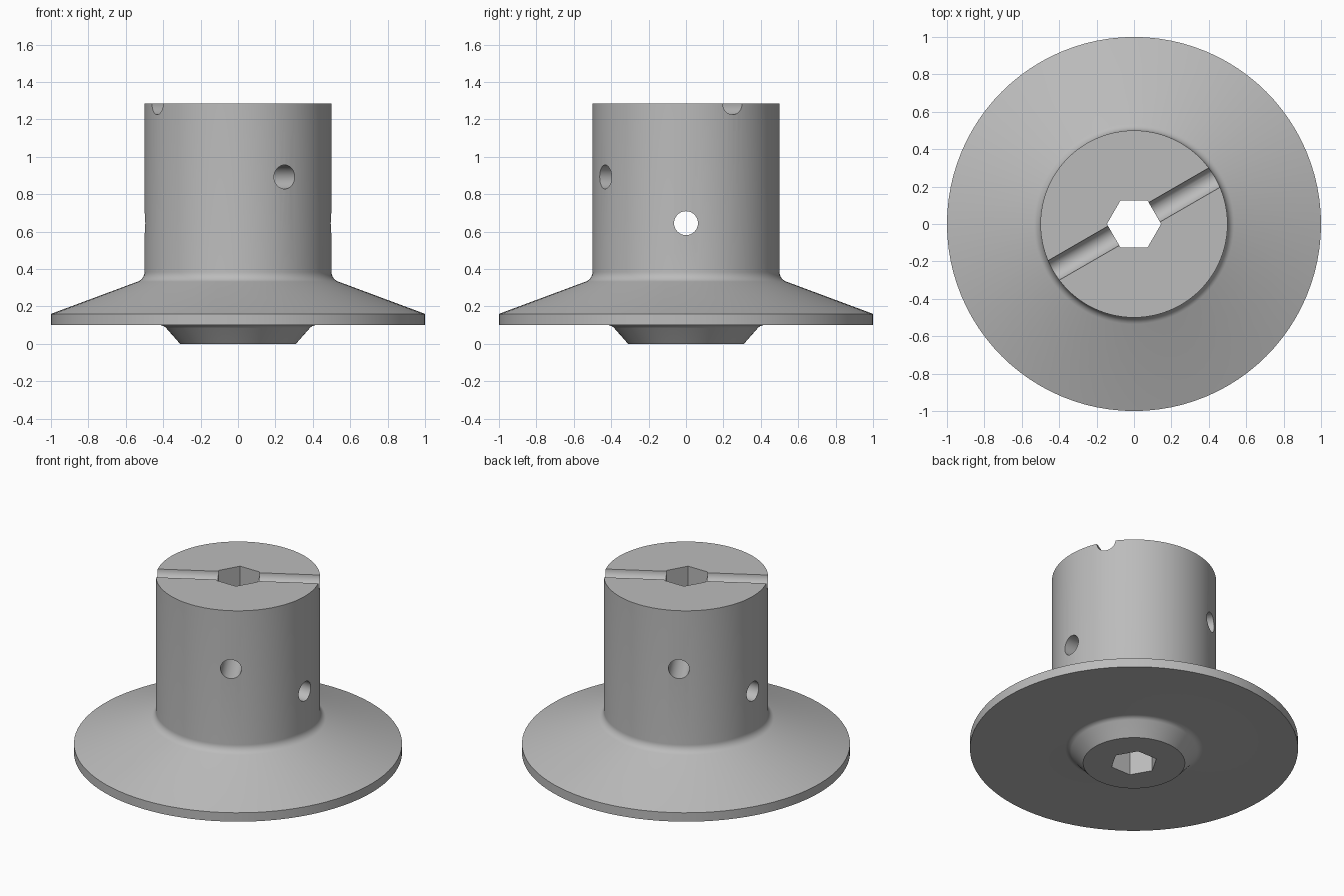
import bpy, bmesh
from math import radians, cos, sin, pi, atan2, remainder
from mathutils import Vector, Matrix

cube = bpy.data.objects.get("Cube")
if cube:
    bpy.data.objects.remove(cube, do_unlink=True)

SEGMENTS = 96
TOP = 1.285

grey = bpy.data.materials.new("plain grey")
grey.use_nodes = True
tone = (0.5, 0.5, 0.5, 1)
grey.diffuse_color = tone
grey.node_tree.nodes["Principled BSDF"].inputs["Base Color"].default_value = tone


def fillet(a, corner, b, radius, steps=8):
    """Points of a round arc that replaces the corner between a and b."""
    a, corner, b = Vector(a), Vector(corner), Vector(b)
    u, v = (a - corner).normalized(), (b - corner).normalized()
    half = u.angle(v) / 2
    centre = corner + (u + v).normalized() * radius / sin(half)
    reach = radius * cos(half) / sin(half)
    start, end = corner + u * reach - centre, corner + v * reach - centre
    first = atan2(start.y, start.x)
    sweep = remainder(atan2(end.y, end.x) - first, 2 * pi)
    angles = [first + sweep * i / steps for i in range(steps + 1)]
    return [(centre.x + radius * cos(t), centre.y + radius * sin(t)) for t in angles]


def add_object(name, bm):
    mesh = bpy.data.meshes.new(name)
    bmesh.ops.recalc_face_normals(bm, faces=bm.faces)
    bm.to_mesh(mesh)
    bm.free()
    mesh.materials.append(grey)
    obj = bpy.data.objects.new(name, mesh)
    bpy.context.collection.objects.link(obj)
    return obj


def lathe(name, profile):
    bm = bmesh.new()
    rings = []
    for i in range(SEGMENTS):
        t = 2 * pi * i / SEGMENTS
        rings.append([bm.verts.new((r * cos(t), r * sin(t), z)) for r, z in profile])
    for ring, nxt in zip(rings, rings[1:] + rings[:1]):
        for j in range(len(profile) - 1):
            bm.faces.new((ring[j], nxt[j], nxt[j + 1], ring[j + 1]))
    bm.faces.new([ring[0] for ring in rings])
    bm.faces.new([ring[-1] for ring in rings])
    return add_object(name, bm)


def cutter(name, sides, radius, matrix):
    bm = bmesh.new()
    bmesh.ops.create_cone(bm, cap_ends=True, segments=sides, radius1=radius,
                          radius2=radius, depth=4, matrix=matrix)
    obj = add_object(name, bm)
    obj.hide_render = True
    return obj


def sideways(angle, z):
    return (Matrix.Translation((0, 0, z)) @ Matrix.Rotation(radians(angle), 4, 'Z')
            @ Matrix.Rotation(radians(90), 4, 'Y'))


# Flanged hub: tapered boss, disc, sloped shoulder and round post
foot, boss_root, rim_low = (0.31, 0), (0.398, 0.1), (1, 0.1)
rim_high, post_root, post_top = (1, 0.16), (0.5, 0.346), (0.5, TOP)
profile = ([foot] + fillet(foot, boss_root, rim_low, 0.05) + [rim_low, rim_high]
           + fillet(rim_high, post_root, post_top, 0.055) + [post_top])
hub = lathe("flanged_hub", profile)

# Hexagonal bore, two cross holes and the round-bottomed top slot
cutters = [
    cutter("hex_bore_cutter", 6, 0.145, Matrix.Rotation(radians(90), 4, 'Z')),
    cutter("lower_hole_cutter", 32, 0.064, sideways(0, 0.645)),
    cutter("upper_hole_cutter", 32, 0.064, sideways(-60, 0.892)),
    cutter("top_slot_cutter", 32, 0.06, sideways(30, TOP)),
]

bpy.ops.object.select_all(action='DESELECT')
hub.select_set(True)
bpy.context.view_layer.objects.active = hub
for c in cutters:
    mod = hub.modifiers.new(c.name, 'BOOLEAN')
    mod.operation = 'DIFFERENCE'
    mod.solver = 'EXACT'
    mod.object = c
    bpy.ops.object.modifier_apply(modifier=mod.name)
    bpy.data.objects.remove(c, do_unlink=True)

bpy.ops.object.shade_smooth_by_angle(angle=radians(30))
